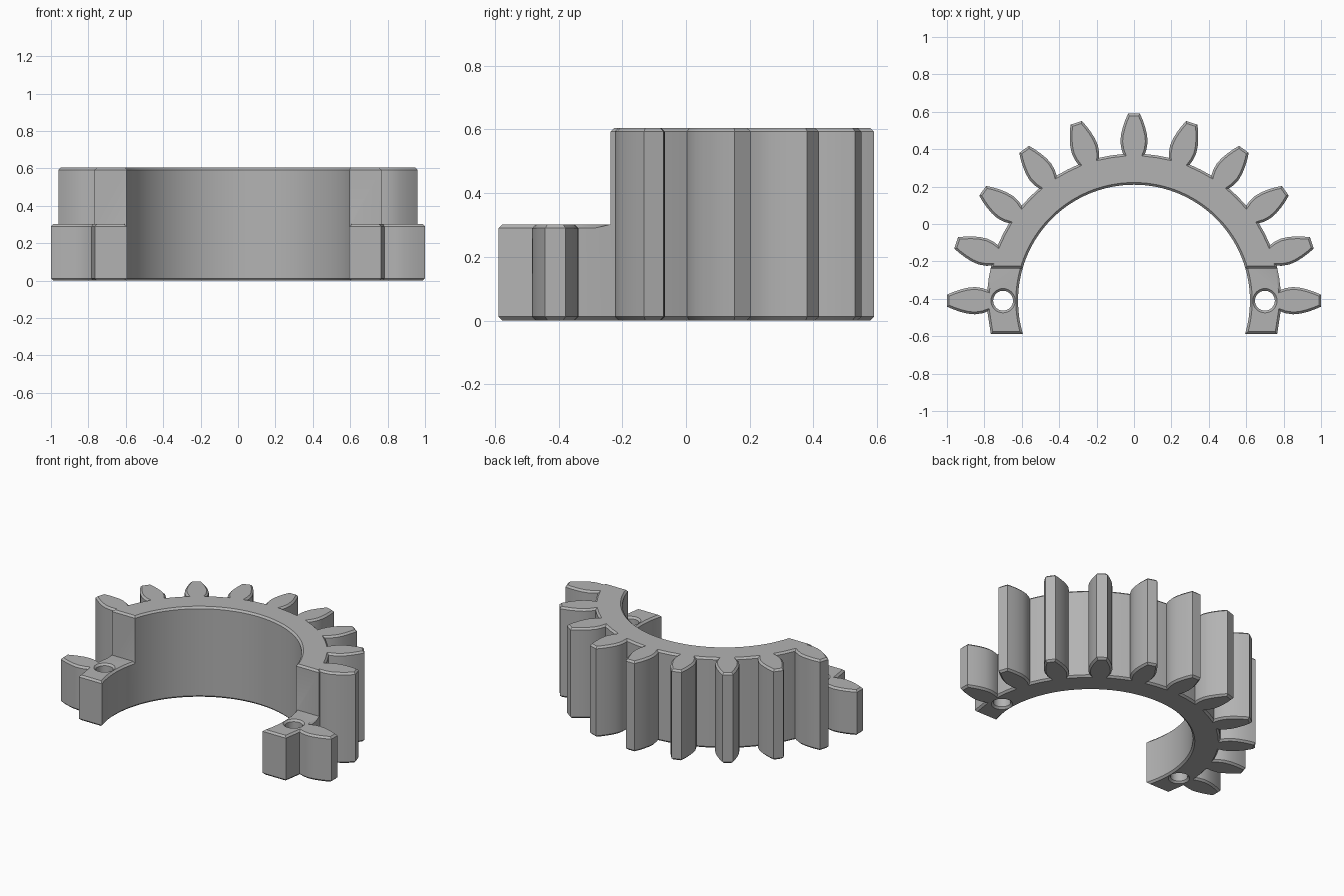
import bpy, bmesh
from math import sin, cos, asin, radians, pi, hypot, atan2

if "Cube" in bpy.data.objects:
    bpy.data.objects.remove(bpy.data.objects["Cube"], do_unlink=True)

CENTRE_Y = -0.41
ROOT, BORE = 0.786, 0.62
HEIGHT, LOW = 0.605, 0.302
END_DROP = 0.178
STEP_Y = -0.237
CHAMFER = 0.012

# One material
steel = bpy.data.materials.new("grey")
steel.use_nodes = True
colour = (0.45, 0.45, 0.45, 1)
steel.diffuse_color = colour
steel.node_tree.nodes["Principled BSDF"].inputs["Base Color"].default_value = colour


def polar(r, a):
    return (r * cos(a), CENTRE_Y + r * sin(a))


# Half tooth: radius along the tooth, half width
flank = [(0.784, 0.058), (0.81, 0.067), (0.85, 0.073), (0.89, 0.069),
         (0.93, 0.059), (0.965, 0.047), (1.0, 0.032)]


def outline():
    """Toothed outer edge one way, smooth bore back."""
    end = asin(END_DROP / ROOT)
    pts = [polar(ROOT, -end)]
    for k in range(11):
        a = radians(18 * k)
        tooth = [(r, -w) for r, w in flank] + [(r, w) for r, w in reversed(flank)]
        pts += [polar(hypot(r, w), a + atan2(w, r)) for r, w in tooth]
        if k < 10:
            pts.append(polar(ROOT, a + radians(9)))
    pts.append(polar(ROOT, pi + end))
    end = asin(END_DROP / BORE)
    n = 72
    pts += [polar(BORE, pi + end - (pi + 2 * end) * i / n) for i in range(n + 1)]
    return pts


def prism(name, pts, z0, z1):
    bm = bmesh.new()
    base = bm.faces.new([bm.verts.new((x, y, z0)) for x, y in pts])
    top = bmesh.ops.extrude_face_region(bm, geom=[base])["geom"]
    for v in top:
        if isinstance(v, bmesh.types.BMVert):
            v.co.z = z1
    bmesh.ops.recalc_face_normals(bm, faces=bm.faces[:])
    mesh = bpy.data.meshes.new(name)
    bm.to_mesh(mesh)
    bm.free()
    mesh.materials.append(steel)
    ob = bpy.data.objects.new(name, mesh)
    bpy.context.collection.objects.link(ob)
    return ob


gear = prism("half_gear", outline(), 0, HEIGHT)

# Cutters: the step that lowers both ends, and the two screw holes
cutters = [prism("step_cutter", [(-2, -2), (2, -2), (2, STEP_Y), (-2, STEP_Y)], LOW, 1)]
for side in (-1, 1):
    ring = [(side * 0.7 + 0.053 * cos(t * pi / 16), CENTRE_Y + 0.053 * sin(t * pi / 16))
            for t in range(32)]
    cutters.append(prism("hole_cutter", ring, -1, 1))
for c in cutters:
    c.hide_render = True
    mod = gear.modifiers.new("cut", "BOOLEAN")
    mod.operation = "DIFFERENCE"
    mod.solver = "EXACT"
    mod.object = c
cut = bpy.data.meshes.new_from_object(
    gear.evaluated_get(bpy.context.evaluated_depsgraph_get()))
gear.modifiers.clear()
gear.data = cut
for c in cutters:
    bpy.data.objects.remove(c, do_unlink=True)

# Chamfer every outer edge of the flat top and bottom faces
bm = bmesh.new()
bm.from_mesh(cut)
bmesh.ops.remove_doubles(bm, verts=bm.verts[:], dist=0.0005)
edges = [e for e in bm.edges if len(e.link_faces) == 2 and e.is_convex
         and sum(abs(f.normal.z) > 0.9 for f in e.link_faces) == 1]
bmesh.ops.bevel(bm, geom=edges, offset=CHAMFER, offset_type="OFFSET",
                segments=1, profile=0.5, affect="EDGES", clamp_overlap=False)
bm.to_mesh(cut)
bm.free()

for ob in bpy.context.selected_objects:
    ob.select_set(False)
gear.select_set(True)
bpy.context.view_layer.objects.active = gear
bpy.ops.object.shade_smooth_by_angle(angle=radians(28))
